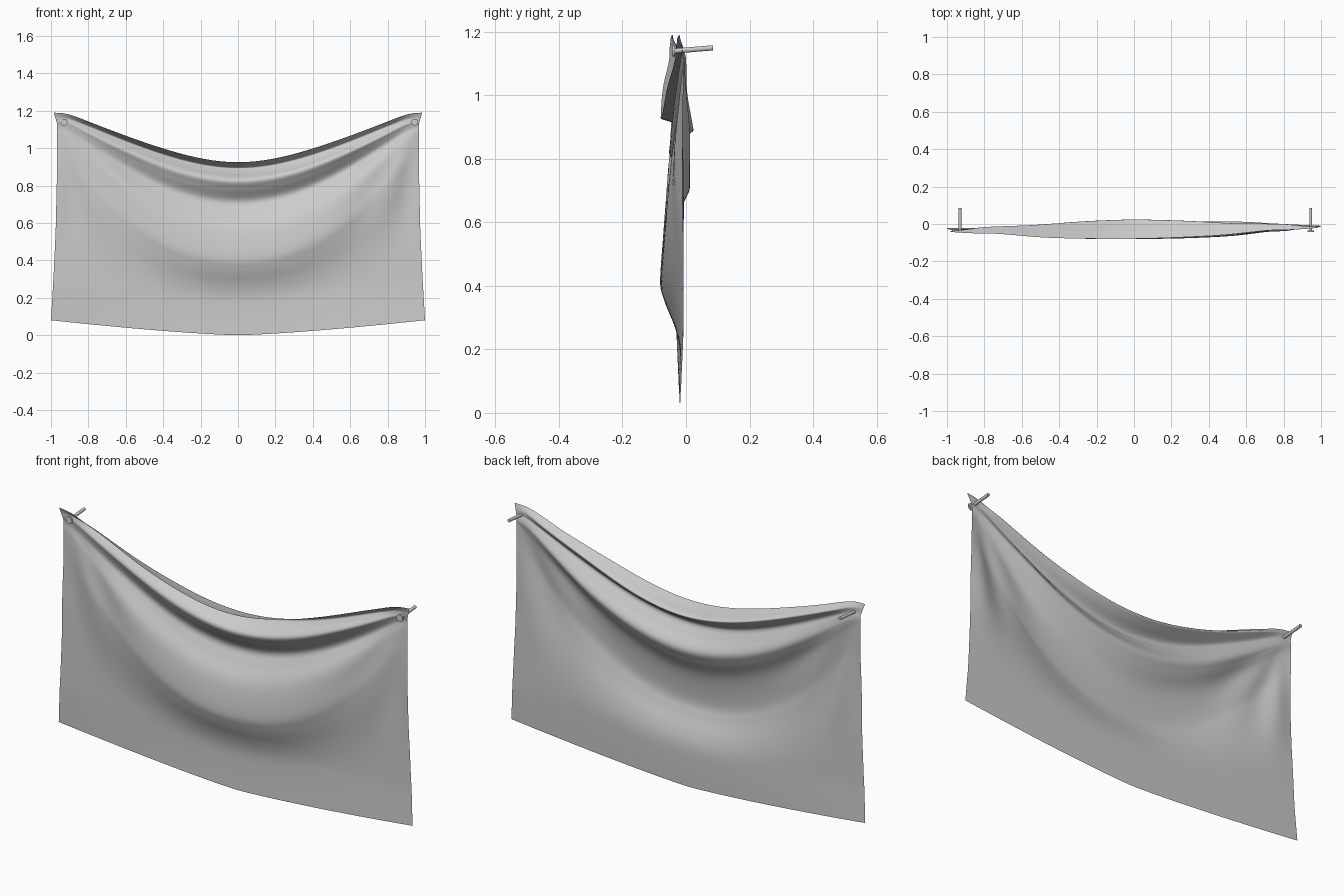
import bpy, bmesh, math
from mathutils import Vector

if "Cube" in bpy.data.objects:
    bpy.data.objects.remove(bpy.data.objects["Cube"])

# Fold table down the middle: centre height, depth y, lift at side edge, curve exponent,
# and how slowly the fold fades toward the left and the right
FOLDS = [
    (0.925, -0.080, 0.265, 1.50, 2.0, 1.8),
    (0.912, -0.036, 0.267, 1.50, 1.8, 1.5),
    (0.895, 0.022, 0.270, 1.50, 1.5, 1.2),
    (0.870, 0.000, 0.286, 1.52, 1.4, 1.3),
    (0.828, -0.054, 0.312, 1.55, 1.2, 2.0),
    (0.780, -0.032, 0.347, 1.58, 1.1, 2.0),
    (0.715, 0.010, 0.397, 1.63, 1.1, 2.0),
    (0.655, -0.012, 0.450, 1.70, 1.4, 2.5),
    (0.560, -0.060, 0.530, 1.85, 1.9, 2.8),
    (0.420, -0.082, 0.610, 2.05, 1.9, 2.8),
    (0.350, -0.068, 0.590, 2.15, 1.9, 2.8),
    (0.270, -0.036, 0.430, 2.15, 1.9, 2.5),
    (0.200, -0.020, 0.290, 2.05, 1.9, 2.5),
    (0.100, -0.018, 0.170, 1.70, 1.9, 2.5),
    (0.000, -0.020, 0.080, 1.35, 1.9, 2.5),
]
# Side outline: height, half width
SIDES = [(0.08, 1.0), (0.3, 0.987), (0.55, 0.975), (0.9, 0.967), (1.13, 0.967), (1.19, 0.985)]
PINS = {"left": -0.93, "right": 0.945}
COLS, SUB = 80, 6


def catmull(a, b, c, d, t):
    return tuple(0.5 * (2 * q + (r - p) * t + (2 * p - 5 * q + 4 * r - s) * t * t
                        + (3 * q - p - 3 * r + s) * t ** 3)
                 for p, q, r, s in zip(a, b, c, d))


def half_width(z):
    if z <= SIDES[0][0]:
        return 1.0
    for (z0, w0), (z1, w1) in zip(SIDES, SIDES[1:]):
        if z <= z1:
            return w0 + (w1 - w0) * (z - z0) / (z1 - z0)
    return SIDES[-1][1]


def rise_curve(q, a, power):
    """0 at the middle to 1 at the side; upper rows sag like a rope and level at the pins."""
    c = 0.4 + max(0, 0.925 - q) * 2.6
    rope = 1.1 * (math.hypot(a, c) - c) / (math.hypot(1, c) - c)
    rope = rope - math.log(1 + math.exp(30 * (rope - 1))) / 30
    k = min(1, max(0, (q - 0.45) / 0.33))
    k = k * k * (3 - 2 * k)
    return k * rope + (1 - k) * a ** power


def wrinkle(x, z):
    """Shallow creases radiating from each pin."""
    px = PINS["left"] if x < 0 else PINS["right"]
    dx, dz = abs(px) - abs(x), 1.14 - z
    d = math.hypot(dx, dz)
    return 0.006 * math.sin(14 * math.atan2(dz, dx)) * math.exp(-((d - 0.42) / 0.2) ** 2)


# Smooth rows through the fold table
rows = []
n = len(FOLDS)
for i in range(n - 1):
    pts = [FOLDS[max(0, min(n - 1, i + k))] for k in (-1, 0, 1, 2)]
    rows += [catmull(*pts, j / SUB) for j in range(SUB)]
rows.append(FOLDS[-1])

# Draped cloth: swag folds run up toward the two pinned corners and flatten there
bm = bmesh.new()
grid = []
for q, y, lift, power, left_fade, right_fade in rows:
    line = []
    edge_z = q + lift * rise_curve(q, 1, power)
    for c in range(COLS + 1):
        u = -1 + 2 * c / COLS
        a = math.sqrt(u * u + 1e-6)
        z = q + lift * rise_curve(q, a, power)
        x = u * half_width(edge_z)
        fade = max(0, 1 - a ** (right_fade if u > 0 else left_fade))
        base = -0.019 + 0.011 * u * min(1, z / 0.25) - 0.012 * a * max(0, z - 1.12) / 0.07
        line.append(bm.verts.new((x, base + (y + 0.02) * fade + wrinkle(x, z), z)))
    grid.append(line)
for top, low in zip(grid, grid[1:]):
    for c in range(COLS):
        bm.faces.new((low[c], low[c + 1], top[c + 1], top[c]))
mesh = bpy.data.meshes.new("draped_cloth")
bm.to_mesh(mesh)
bm.free()
mesh.shade_smooth()
cloth = bpy.data.objects.new("draped_cloth", mesh)
bpy.context.collection.objects.link(cloth)


# Pins: a thin shaft through the cloth with a flat round head in front
def rod(name, start, end, radius):
    start, end = Vector(start), Vector(end)
    d = end - start
    bpy.ops.mesh.primitive_cylinder_add(vertices=16, radius=radius, depth=d.length,
                                        location=(start + end) / 2,
                                        rotation=d.to_track_quat('Z', 'Y').to_euler())
    bpy.context.object.name = name
    bpy.ops.object.shade_smooth_by_angle()


for side, x in PINS.items():
    rod(side + "_pin_shaft", (x, -0.036, 1.139), (x, 0.085, 1.149), 0.008)
    rod(side + "_pin_head", (x, -0.042, 1.139), (x, -0.035, 1.139), 0.018)
